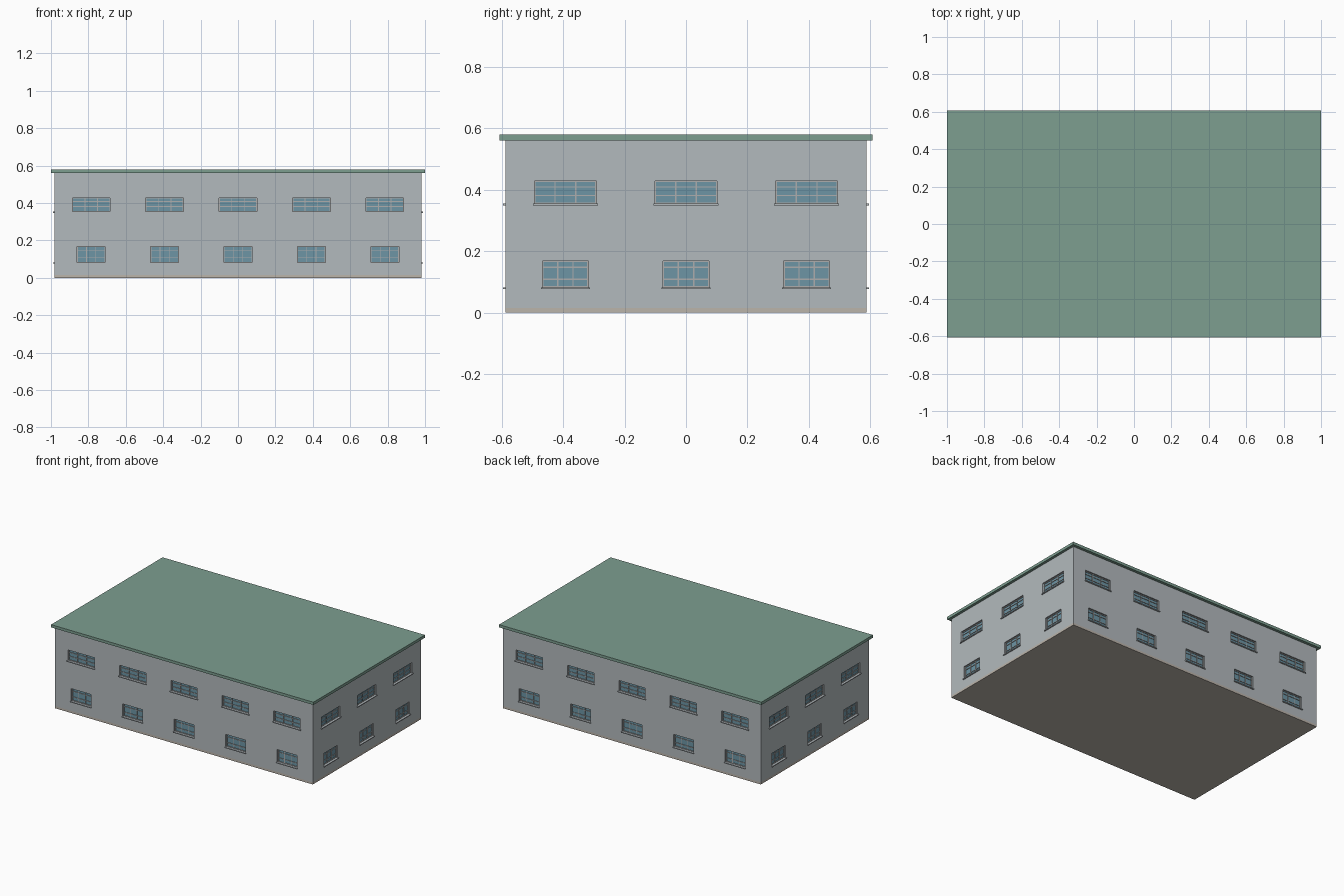
import bpy, bmesh
from mathutils import Matrix, Vector
from math import pi

if "Cube" in bpy.data.objects:
    bpy.data.objects.remove(bpy.data.objects["Cube"])

WX, WY, H = 0.982, 0.588, 0.56      # wall half sizes and height
RECESS = 0.018


def material(name, rgb):
    m = bpy.data.materials.new(name)
    m.diffuse_color = (*rgb, 1)
    m.use_nodes = True
    m.node_tree.nodes["Principled BSDF"].inputs["Base Color"].default_value = m.diffuse_color
    return m


WALL = material("wall_grey", (0.45, 0.49, 0.51))
ROOF = material("roof_green", (0.205, 0.342, 0.279))
GLASS = material("glass_blue", (0.153, 0.30, 0.376))
FRAME = material("frame_grey", (0.42, 0.42, 0.42))
BASE = material("base_beige", (0.50, 0.46, 0.41))


def boxes(name, items, mat=None):
    """One object from boxes given as (min corner, max corner, matrix)."""
    bm = bmesh.new()
    for lo, hi, mx in items:
        lo, hi = Vector(lo), Vector(hi)
        local = Matrix.Translation((lo + hi) / 2) @ Matrix.Diagonal((*(hi - lo), 1))
        bmesh.ops.create_cube(bm, size=1, matrix=mx @ local)
    me = bpy.data.meshes.new(name)
    bm.to_mesh(me)
    bm.free()
    ob = bpy.data.objects.new(name, me)
    bpy.context.collection.objects.link(ob)
    if mat:
        me.materials.append(mat)
    return ob


I = Matrix.Identity(4)

# Window types: width, bottom, top, heights of the two horizontal bars
UPPER = (0.202, 0.354, 0.428, (0.381, 0.408))
LOWER = (0.150, 0.082, 0.168, (0.108, 0.147))

# Facades: rotation about z, distance of wall, window centres
LONG = [i * 0.3925 for i in range(-2, 3)]
SHORT = [i * 0.3925 for i in range(-1, 2)]
facades = [(0, WY, LONG), (pi, WY, LONG), (pi / 2, WX, SHORT), (-pi / 2, WX, SHORT)]

holes, panes, bars, sills = [], [], [], []
for angle, d, centres in facades:
    rot = Matrix.Rotation(angle, 4, 'Z')
    for c in centres:
        for w, z0, z1, rows in (UPPER, LOWER):
            # local space: wall plane at y = 0, outside towards -y
            mx = rot @ Matrix.Translation((c, -d, 0))
            h, t = w / 2, 0.002
            holes.append(((-h, -0.05, z0), (h, RECESS, z1), mx))
            panes.append(((-h, RECESS - 0.005, z0), (h, RECESS + 0.002, z1), mx))
            y0, y1 = RECESS - 0.009, RECESS - 0.003
            for x in (-h + t, -w / 6, w / 6, h - t):
                bars.append(((x - t, y0, z0), (x + t, y1, z1), mx))
            for z in (z0 + t, *rows, z1 - t):
                bars.append(((-h, y0, z - t), (h, y1, z + t), mx))
            sills.append(((-h - 0.005, -0.007, z0 - 0.006),
                          (h + 0.005, RECESS, z0), mx))

# Main block with window recesses cut in
walls = boxes("walls", [((-WX, -WY, 0.015), (WX, WY, H), I)], WALL)
cutter = boxes("window_cutter", holes)
cutter.hide_render = True
cutter.hide_viewport = True
mod = walls.modifiers.new("recesses", 'BOOLEAN')
mod.object = cutter
mod.operation = 'DIFFERENCE'
mod.solver = 'EXACT'
dg = bpy.context.evaluated_depsgraph_get()
cut_mesh = bpy.data.meshes.new_from_object(walls.evaluated_get(dg))
walls.modifiers.clear()
walls.data = cut_mesh
bpy.data.objects.remove(cutter)

# Base and roof slabs
boxes("base_slab", [((-WX, -WY, 0), (WX, WY, 0.015), I)], BASE)
boxes("roof_slab", [((-1, -0.607, H), (1, 0.607, 0.579), I)], ROOF)

# Window parts
boxes("window_glass", panes, GLASS)
boxes("window_bars", bars, FRAME)
boxes("window_sills", sills, WALL)
